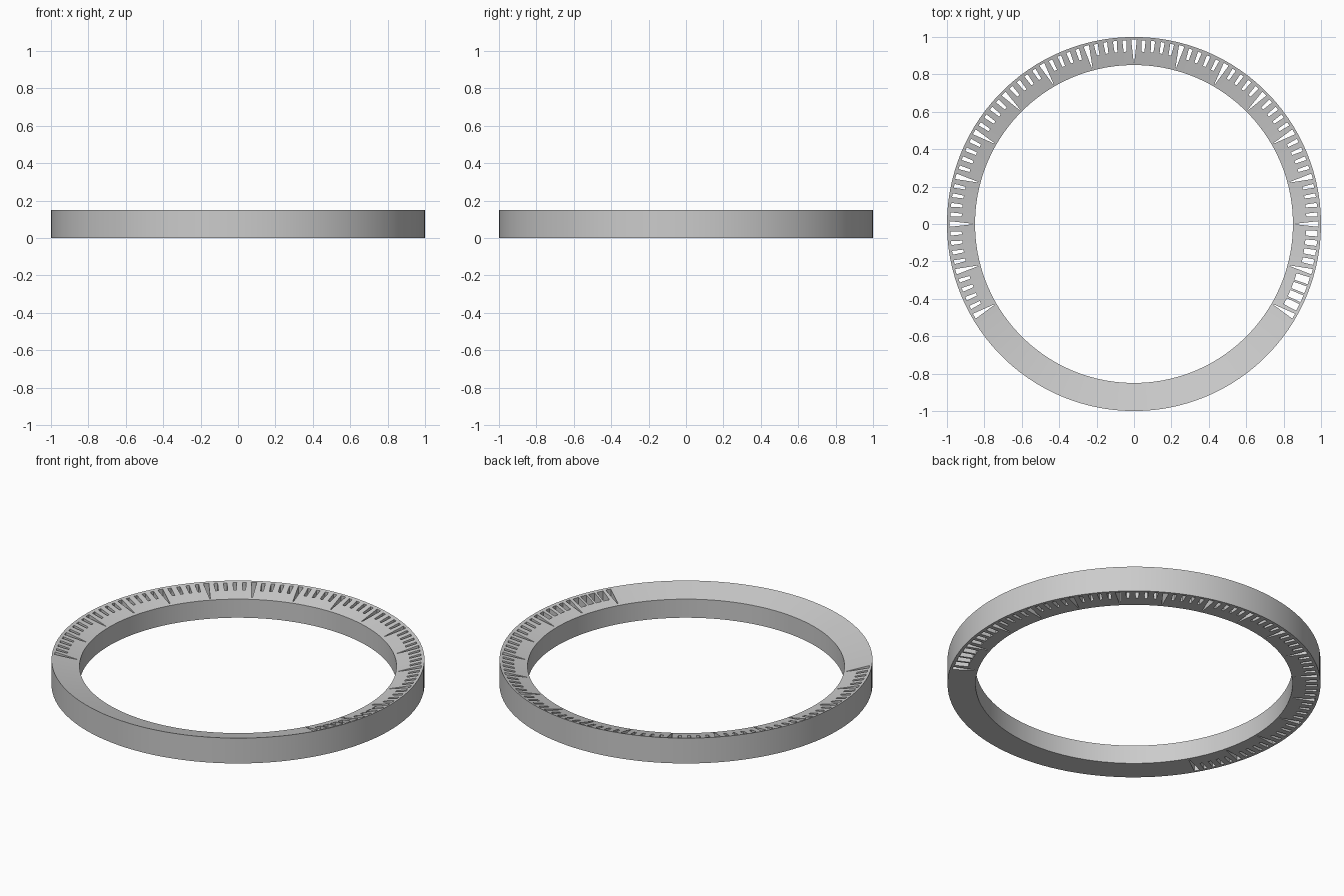
import bpy
import bmesh
from math import radians, cos, sin, atan2, degrees
from mathutils import Vector

cube = bpy.data.objects.get("Cube")
if cube:
    bpy.data.objects.remove(cube, do_unlink=True)

R_OUT, R_IN = 1.0, 0.85
Z_OUT, Z_IN = 0.15, 0.11
STEP = 3            # degrees between graduation marks
FIRST, LAST = -10, 70   # marks run around the back of the ring


def top_z(r):
    """Height of the inward sloping dial face."""
    return Z_IN + (Z_OUT - Z_IN) * (r - R_IN) / (R_OUT - R_IN)


def slot_size(i):
    """Inner radius, outer radius, inner width and outer width of a slot."""
    if i % 5 == 0:
        return 0.865, 0.986, 0.004, 0.030
    if i < -5:
        return 0.908, 0.983, 0.036, 0.039
    if i < 0:
        return 0.920, 0.983, 0.027, 0.030
    return 0.922, 0.983, 0.015, 0.021


bm = bmesh.new()


def pair(p):
    """Bottom and top vertices at a plan position."""
    z = top_z(p.length)
    return bm.verts.new((p.x, p.y, 0)), bm.verts.new((p.x, p.y, z))


def wall(a, b):
    bm.faces.new((a[0], b[0], b[1], a[1]))


# Shared sector corners on the inner and outer rims
count = 360 // STEP
rims = []
for k in range(count):
    a = radians(STEP * (k - 0.5))
    d = Vector((cos(a), sin(a)))
    inner, outer = d * R_IN, d * R_OUT
    rims.append((pair(inner), pair(outer)))

# Each sector is a plain block, or a frame around one through slot
for k in range(count):
    i = k if k <= LAST else k - count
    (in0, out0), (in1, out1) = rims[k], rims[(k + 1) % count]
    frame = [in0, out0, out1, in1]
    wall(out0, out1)
    wall(in1, in0)
    if not FIRST <= i <= LAST:
        bm.faces.new([v[1] for v in frame])
        bm.faces.new([v[0] for v in reversed(frame)])
        continue
    r0, r1, w0, w1 = slot_size(i)
    a = radians(STEP * i)
    radial, side = Vector((cos(a), sin(a))), Vector((-sin(a), cos(a)))
    plan = [(r0, -w0), (r1, -w1), (r1, w1), (r0, w0)]
    hole = [pair(radial * r + side * w / 2) for r, w in plan]
    for n in range(4):
        m = (n + 1) % 4
        bm.faces.new((frame[n][1], frame[m][1], hole[m][1], hole[n][1]))
        bm.faces.new((frame[m][0], frame[n][0], hole[n][0], hole[m][0]))
        wall(hole[m], hole[n])

bmesh.ops.recalc_face_normals(bm, faces=bm.faces)
mesh = bpy.data.meshes.new("graduated_ring")
bm.to_mesh(mesh)
bm.free()

# Plain grey finish
grey = bpy.data.materials.new("light_grey")
grey.use_nodes = True
colour = (0.6, 0.6, 0.6, 1)
grey.diffuse_color = colour
grey.node_tree.nodes["Principled BSDF"].inputs["Base Color"].default_value = colour
mesh.materials.append(grey)

ring = bpy.data.objects.new("graduated_ring", mesh)
bpy.context.collection.objects.link(ring)
bpy.ops.object.select_all(action='DESELECT')
ring.select_set(True)
bpy.context.view_layer.objects.active = ring
# The dial face stays crisp against the walls and slots
bpy.ops.object.shade_smooth_by_angle(angle=radians(20))
